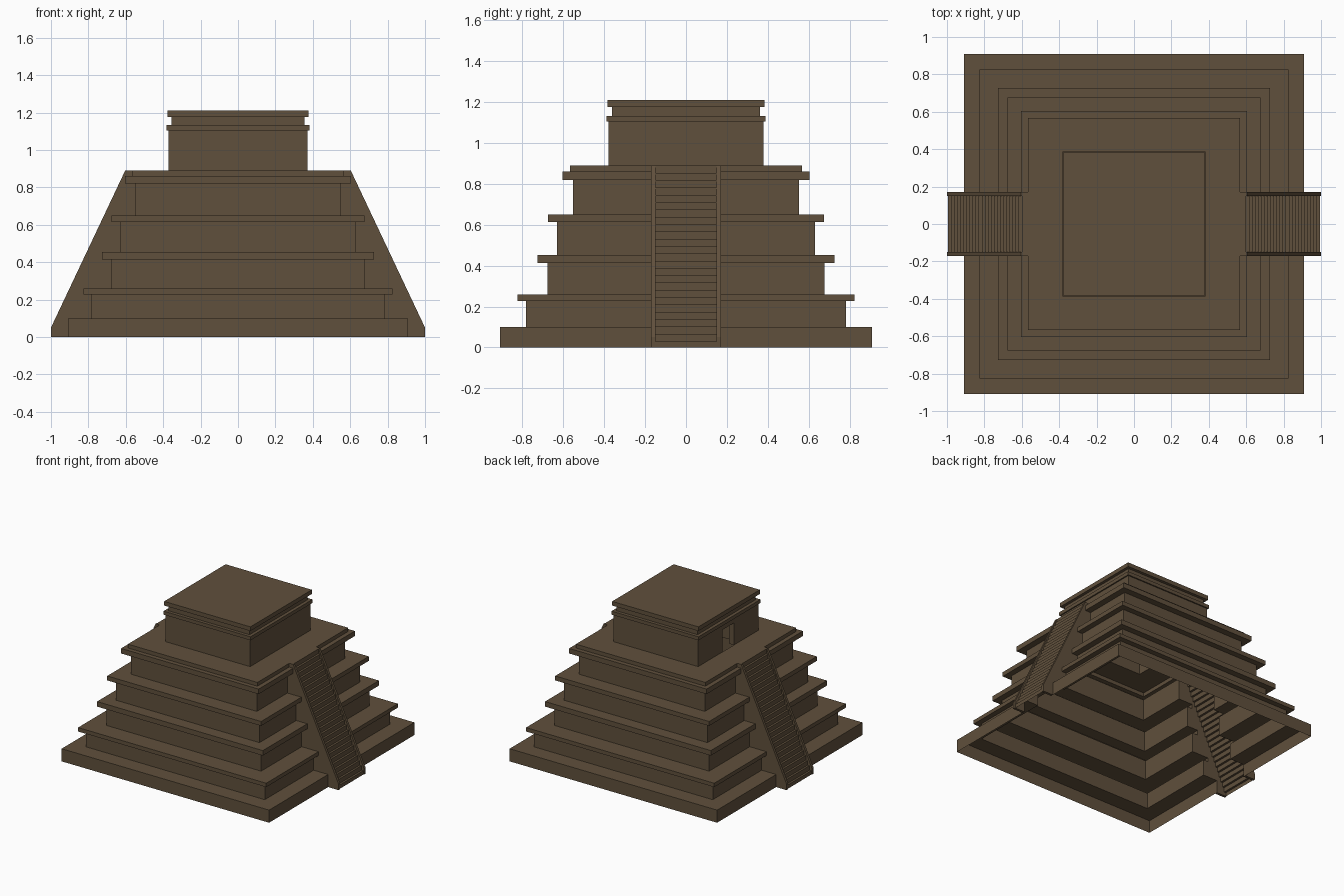
import bpy, bmesh

if "Cube" in bpy.data.objects:
    bpy.data.objects.remove(bpy.data.objects["Cube"])

stone = bpy.data.materials.new("brown_stone")
stone.diffuse_color = (0.117, 0.080, 0.045, 1)
stone.use_nodes = True
stone.node_tree.nodes["Principled BSDF"].inputs["Base Color"].default_value = stone.diffuse_color

STAIR_W = 0.17   # half width of the stair slot in the terraces
RAIL_IN = 0.15   # inner face of the stair side walls
DOOR_W, DOOR_TOP = 0.07, 1.065
TOP = 0.89       # height of the upper platform


def finish(name, bm, mirror=None):
    bmesh.ops.remove_doubles(bm, verts=bm.verts, dist=1e-5)
    mesh = bpy.data.meshes.new(name)
    bm.to_mesh(mesh)
    bm.free()
    mesh.materials.append(stone)
    ob = bpy.data.objects.new(name, mesh)
    bpy.context.collection.objects.link(ob)
    if mirror:
        mod = ob.modifiers.new("mirror", 'MIRROR')
        mod.use_axis = mirror
        mod.use_mirror_merge = False
    return ob


def ring(bm, rx, ry, z, w):
    """Rectangular ring, with the left and right sides split at y = +-w."""
    pts = [(rx, -ry), (rx, -w), (rx, w), (rx, ry),
           (-rx, ry), (-rx, w), (-rx, -w), (-rx, -ry)]
    return [bm.verts.new((x, y, z)) for x, y in pts]


def shell(bm, profile, w, skip):
    """Skin rings (rx, ry, z); skip(side, level) leaves a face open."""
    rings = [ring(bm, rx, ry, z, w) for rx, ry, z in profile]
    for k, (lo, up) in enumerate(zip(rings, rings[1:])):
        for i in range(8):
            if not skip(i, k):
                j = (i + 1) % 8
                bm.faces.new((lo[i], lo[j], up[j], up[i]))
    return rings


# Stepped terraces: hollow shell, open below, slotted where the stairs run
tiers = [(0.91, 0, 0.10), (0.783, 0.10, 0.227), (0.825, 0.227, 0.258),
         (0.678, 0.258, 0.413), (0.727, 0.413, 0.453),
         (0.63, 0.453, 0.615), (0.675, 0.615, 0.65),
         (0.552, 0.65, 0.82), (0.603, 0.82, 0.86), (0.568, 0.86, TOP)]
outline = [(r, z) for r, lo, hi in tiers for z in (lo, hi)]
bm = bmesh.new()
shell(bm, [(r, r, z) for r, z in outline], STAIR_W, lambda i, k: i in (1, 5))
finish("terraces", bm)

# Upper platform around the temple
bm = bmesh.new()
shell(bm, [(0.568, 0.568, TOP), (0.371, 0.378, TOP)], DOOR_W, lambda i, k: False)
finish("upper_platform", bm)

# Temple with cornice bands and a doorway on the left side
layers = [(0.371, TOP, DOOR_TOP), (0.371, DOOR_TOP, 1.105), (0.381, 1.105, 1.133),
          (0.355, 1.133, 1.177), (0.378, 1.177, 1.21)]
prof = []
for r, lo, hi in layers:
    for z in (lo, hi):
        if (r, r + 0.007, z) not in prof:
            prof.append((r, r + 0.007, z))
bm = bmesh.new()
rings = shell(bm, prof, DOOR_W, lambda i, k: i == 5 and k == 0)
bm.faces.new(rings[-1])
finish("temple", bm)

# Door jambs and lintel
bm = bmesh.new()
arch = [(DOOR_W, TOP), (DOOR_W, DOOR_TOP), (-DOOR_W, DOOR_TOP), (-DOOR_W, TOP)]
for (y0, z0), (y1, z1) in zip(arch, arch[1:]):
    bm.faces.new([bm.verts.new(p) for p in (
        (-0.371, y0, z0), (-0.371, y1, z1), (-0.33, y1, z1), (-0.33, y0, z0))])
finish("door_frame", bm)

# Stair treads and risers, mirrored to both sides
N = 24
path = [(0.995, 0.0)]
for i in range(N + 1):
    z = 0.03 + (TOP - 0.03) * i / N
    path.append((0.995 - 0.395 * i / N, z))
    path.append((0.995 - 0.395 * (i + 1) / N if i < N else 0.568, z))
bm = bmesh.new()
for (x0, z0), (x1, z1) in zip(path, path[1:]):
    bm.faces.new([bm.verts.new(p) for p in (
        (x0, -RAIL_IN, z0), (x0, RAIL_IN, z0), (x1, RAIL_IN, z1), (x1, -RAIL_IN, z1))])
finish("stair_steps", bm, (True, False, False))

# Sloped stair side walls, fitted against the terrace outline
side = [(1.0, 0.0), (1.0, 0.05), (0.603, TOP)] + outline[::-1]
bm = bmesh.new()
face = bm.faces.new([bm.verts.new((x, RAIL_IN, z)) for x, z in side])
ext = bmesh.ops.extrude_face_region(bm, geom=[face], use_keep_orig=True)
for v in ext["geom"]:
    if isinstance(v, bmesh.types.BMVert):
        v.co.y = STAIR_W
bmesh.ops.recalc_face_normals(bm, faces=bm.faces)
finish("stair_side_walls", bm, (True, True, False))
